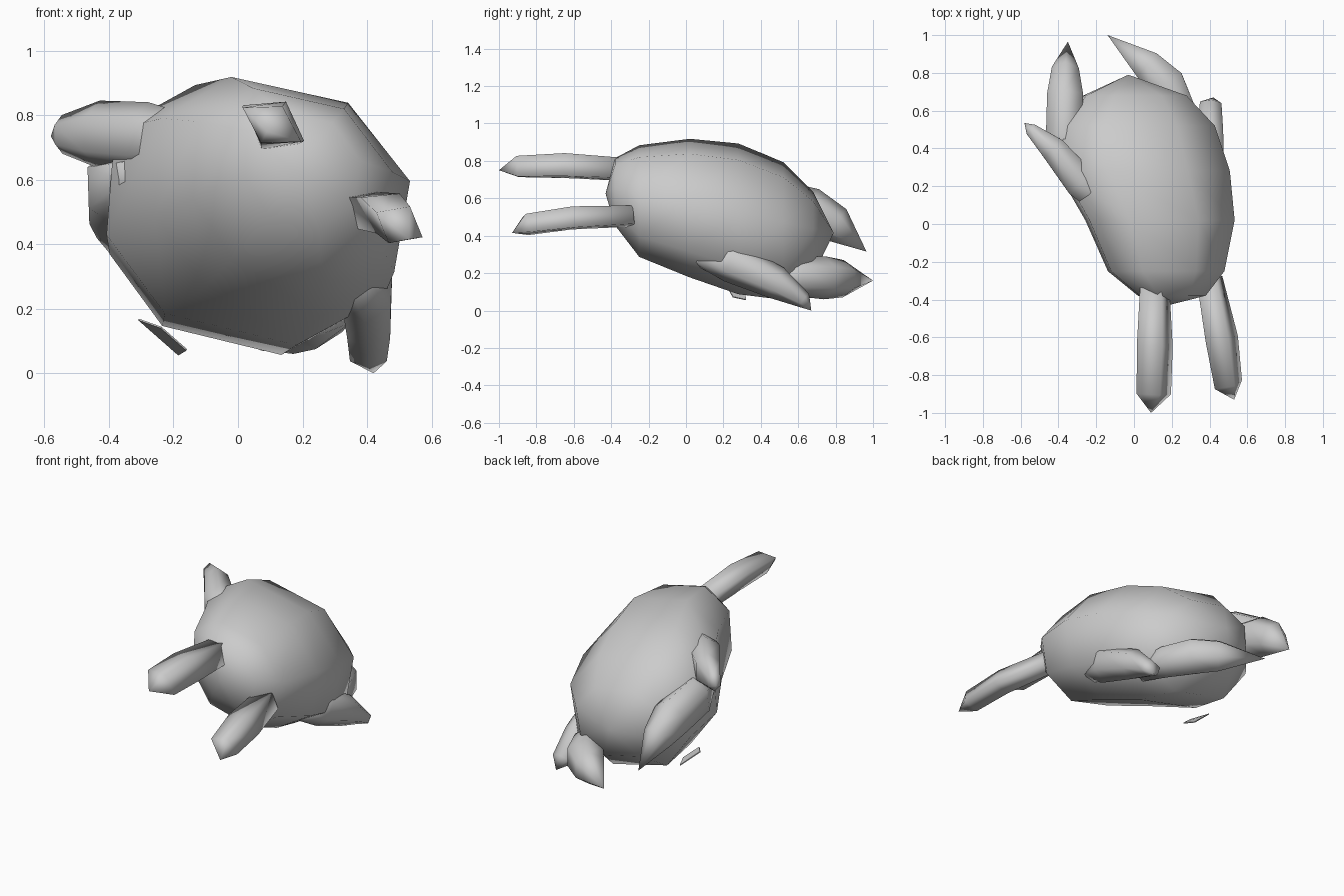
import bpy, bmesh
from math import cos, sin, tau, radians
from mathutils import Vector


def loft(name, rings, start=None, tip=None, smooth=True):
    """Skin rings of points, closing each end to a point or with a flat cap."""
    bm = bmesh.new()
    rows = [[bm.verts.new(p) for p in r] for r in rings]
    n = len(rows[0])
    for a, b in zip(rows, rows[1:]):
        for i in range(n):
            j = (i + 1) % n
            bm.faces.new((a[i], a[j], b[j], b[i]))
    for row, p in ((rows[0], start), (rows[-1], tip)):
        if p is None:
            bm.faces.new(row)
        else:
            v = bm.verts.new(p)
            for i in range(n):
                bm.faces.new((row[i], row[(i + 1) % n], v))
    bmesh.ops.recalc_face_normals(bm, faces=bm.faces)
    me = bpy.data.meshes.new(name)
    bm.to_mesh(me)
    bm.free()
    for p in me.polygons:
        p.use_smooth = smooth
    ob = bpy.data.objects.new(name, me)
    bpy.context.collection.objects.link(ob)
    return ob


def limb(name, path, side, tip, n=6):
    """Leaf-like limb: path of (x, y, z, half width, half thickness)."""
    pts = [Vector(p[:3]) for p in path]
    tip = Vector(tip)
    ends = pts + [tip]
    rings = []
    for k, (c, p) in enumerate(zip(pts, path)):
        d = (ends[k + 1] - ends[max(k - 1, 0)]).normalized()
        w = Vector(side)
        w = (w - d * w.dot(d)).normalized()
        t = d.cross(w)
        rings.append([c + w * (p[3] * cos(tau * i / n)) + t * (p[4] * 1.1 * sin(tau * i / n))
                      for i in range(n)])
    return loft(name, rings, tip=tip)


# Body: eight-sided rolled rings along y (y, x min, x max, z min, z max)
sections = [(-0.38, 0.02, 0.38, 0.46, 0.82), (-0.25, -0.14, 0.48, 0.29, 0.89),
            (0.02, -0.26, 0.535, 0.18, 0.925), (0.28, -0.41, 0.51, 0.09, 0.90),
            (0.52, -0.40, 0.43, 0.06, 0.80), (0.68, -0.27, 0.28, 0.19, 0.64)]
# Sideways and upward lean of each of the eight corners
lean_x = (0, -0.03, -0.10, -0.05, 0, -0.01, 0.05, 0.02)
lean_z = (-0.02, -0.02, 0, 0.03, 0.01, 0.03, 0, -0.02)
rings = []
for y, x0, x1, z0, z1 in sections:
    ring = []
    s = (x1 - x0) / 0.9
    for i in range(8):
        a = radians(10 + 45 * i)
        ring.append(((x0 + x1) / 2 + (x1 - x0) / 2 * 1.01 * cos(a) + lean_x[i] * s, y,
                     (z0 + z1) / 2 + (z1 - z0) / 2 * 1.01 * sin(a) + lean_z[i] * s))
    rings.append(ring)
loft("body", rings, start=(0.18, -0.43, 0.63), tip=(-0.03, 0.79, 0.42))

# Ears pointing forward, thin four-sided blades
limb("left_ear", [(0.11, -0.34, 0.76, 0.09, 0.065), (0.11, -0.65, 0.78, 0.11, 0.07),
                  (0.105, -0.90, 0.775, 0.105, 0.06)], (0.86, 0, -0.5), (0.09, -1.0, 0.755), n=4)
limb("right_ear", [(0.40, -0.29, 0.51, 0.08, 0.06), (0.465, -0.61, 0.50, 0.10, 0.065),
                   (0.50, -0.85, 0.465, 0.085, 0.06)], (0.86, 0, -0.5), (0.53, -0.93, 0.42), n=4)

# Arms
limb("left_arm", [(-0.10, 0.04, 0.73, 0.06, 0.06), (-0.28, 0.22, 0.735, 0.11, 0.09),
                  (-0.43, 0.40, 0.745, 0.105, 0.07), (-0.545, 0.50, 0.745, 0.06, 0.035)],
     (0, 0, 1), (-0.58, 0.535, 0.74))
limb("right_arm", [(0.35, 0.04, 0.31, 0.05, 0.06), (0.40, 0.24, 0.265, 0.11, 0.08),
                   (0.405, 0.48, 0.155, 0.09, 0.07), (0.405, 0.63, 0.06, 0.045, 0.06)],
     (0, 0, 1), (0.42, 0.67, 0.005))

# Hind legs ending in points
limb("left_leg", [(-0.30, 0.22, 0.63, 0.06, 0.06), (-0.37, 0.46, 0.58, 0.13, 0.10),
                  (-0.365, 0.67, 0.53, 0.13, 0.10), (-0.365, 0.80, 0.465, 0.10, 0.075)],
     (0, 0, 1), (-0.35, 0.965, 0.32))
limb("right_leg", [(0.27, 0.40, 0.19, 0.06, 0.08), (0.24, 0.60, 0.185, 0.105, 0.09),
                   (0.17, 0.74, 0.18, 0.115, 0.105), (0.07, 0.84, 0.175, 0.10, 0.085)],
     (0, 0, 1), (-0.14, 1.0, 0.165))

# Small loose flake under the belly
flake = [Vector(p) for p in ((-0.31, 0.30, 0.17), (-0.24, 0.21, 0.145),
                             (-0.16, 0.25, 0.075), (-0.185, 0.32, 0.06))]
loft("belly_flake", [flake, [p + Vector((0.003, 0.002, 0.004)) for p in flake]], smooth=False)

# Rest the model on the ground
low = min(v.co.z for o in bpy.data.objects for v in o.data.vertices)
for o in bpy.data.objects:
    for v in o.data.vertices:
        v.co.z -= low
